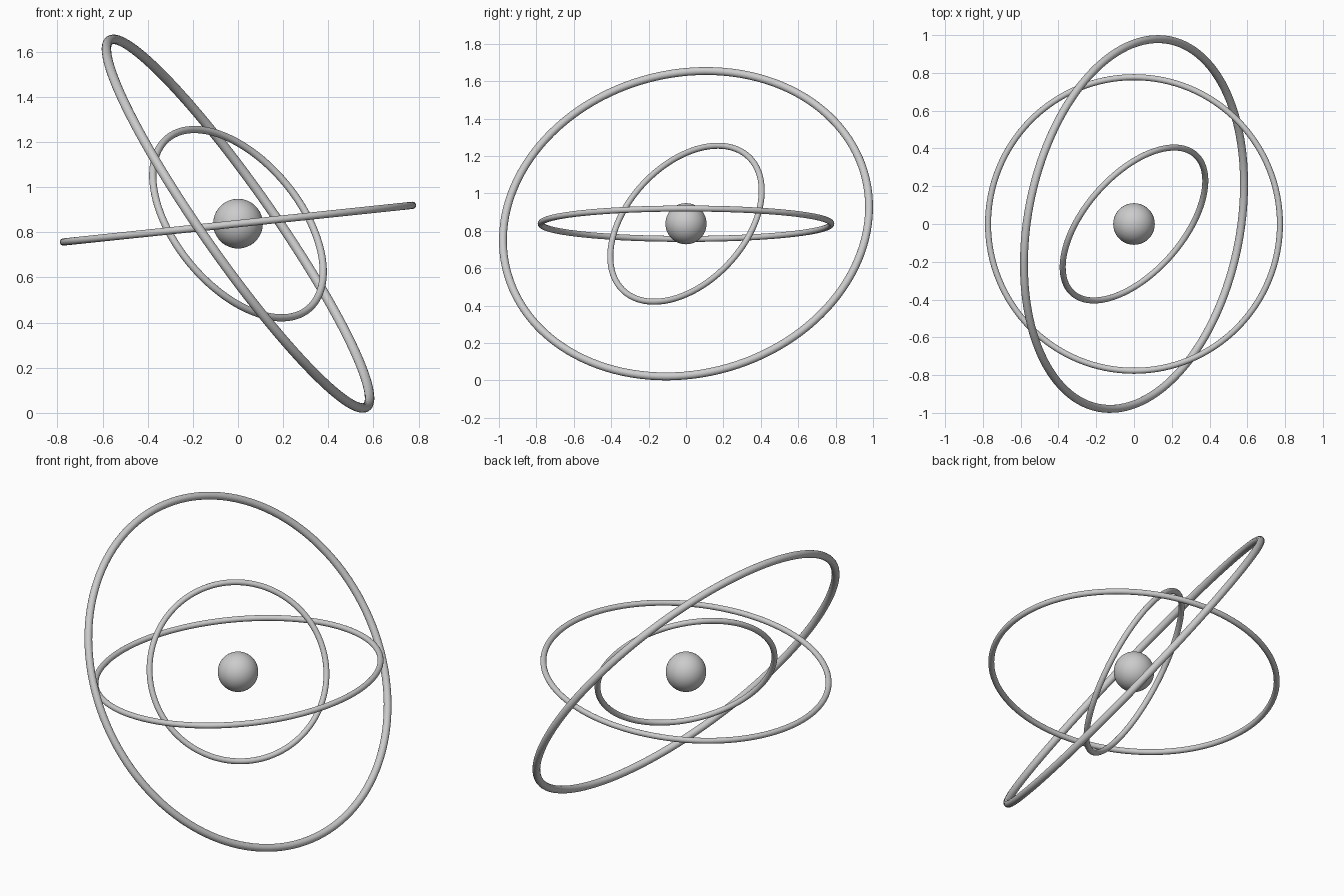
import bpy
from mathutils import Vector

if "Cube" in bpy.data.objects:
    bpy.data.objects.remove(bpy.data.objects["Cube"])

CENTRE = Vector((0, 0, 0.838))


def smooth(obj, name):
    obj.name = name
    for p in obj.data.polygons:
        p.use_smooth = True


def ring(name, normal, radius, tube):
    # Torus around the centre, lying in the plane with the given normal
    rot = Vector(normal).to_track_quat('Z', 'Y').to_euler()
    bpy.ops.mesh.primitive_torus_add(
        major_segments=128, minor_segments=20,
        major_radius=radius, minor_radius=tube,
        location=CENTRE, rotation=rot)
    smooth(bpy.context.object, name)


# Central ball
bpy.ops.mesh.primitive_uv_sphere_add(segments=48, ring_count=24, radius=0.11, location=CENTRE)
smooth(bpy.context.object, "nucleus_ball")

# Three tilted orbit rings
ring("inner_ring", (0.637, -0.563, 0.525), 0.490, 0.0160)
ring("middle_ring", (-0.1045, 0, 0.9945), 0.777, 0.0160)
ring("outer_ring", (0.809, -0.156, 0.567), 0.991, 0.0210)
